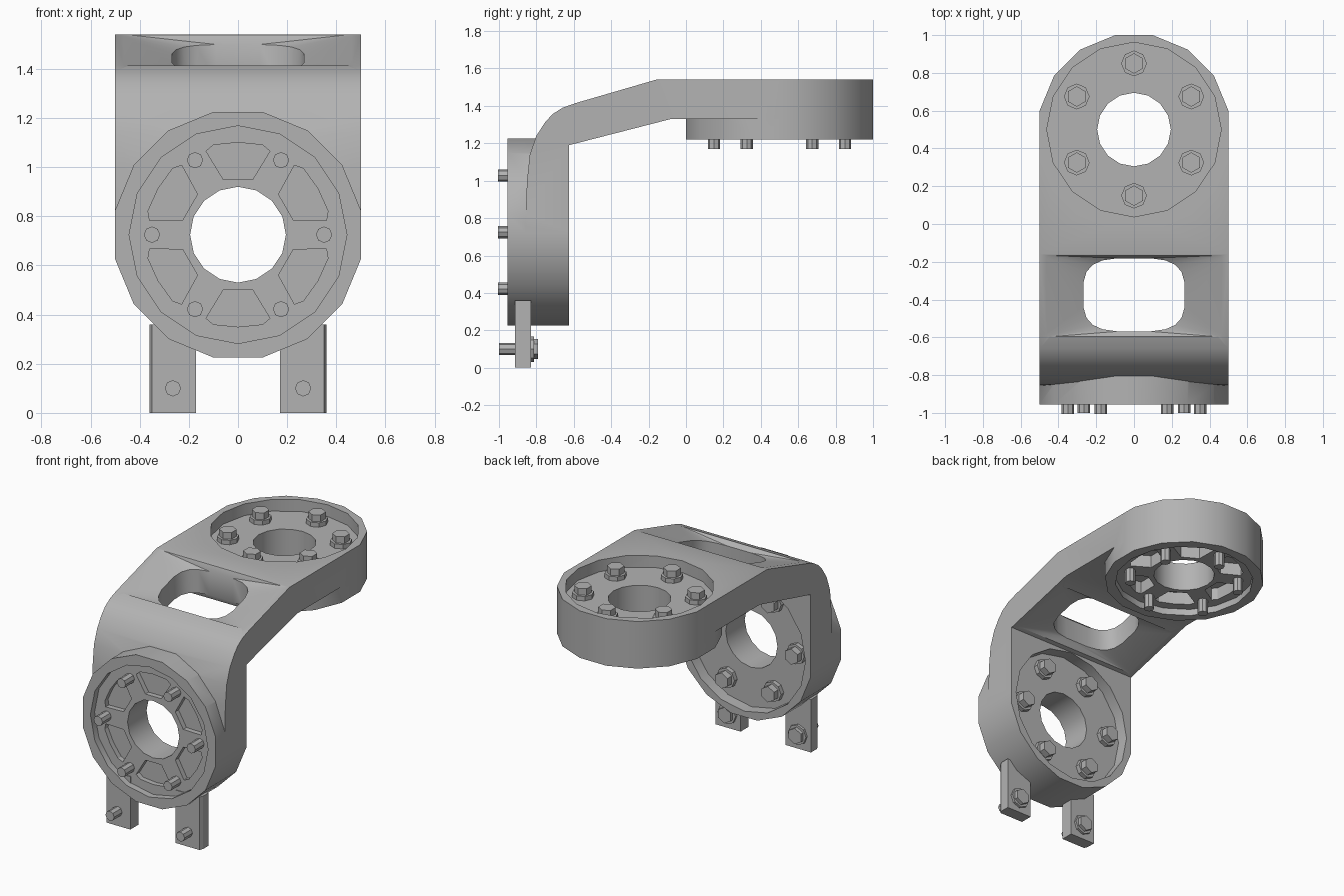
import bpy, bmesh
from math import pi, cos, sin, radians
from mathutils import Matrix, Vector

if "Cube" in bpy.data.objects:
    bpy.data.objects.remove(bpy.data.objects["Cube"])

grey = bpy.data.materials.new("plain_grey")
grey.use_nodes = True
grey.diffuse_color = (0.45, 0.45, 0.45, 1)
grey.node_tree.nodes["Principled BSDF"].inputs["Base Color"].default_value = (0.45, 0.45, 0.45, 1)


def finish(name, bm, m=Matrix()):
    bmesh.ops.recalc_face_normals(bm, faces=bm.faces)
    mesh = bpy.data.meshes.new(name)
    bm.to_mesh(mesh)
    bm.free()
    mesh.transform(m)
    mesh.materials.append(grey)
    ob = bpy.data.objects.new(name, mesh)
    bpy.context.collection.objects.link(ob)
    return ob


def prism(name, pts, z0, z1, m=Matrix()):
    bm = bmesh.new()
    low = [bm.verts.new((x, y, z0)) for x, y in pts]
    high = [bm.verts.new((x, y, z1)) for x, y in pts]
    bm.faces.new(low[::-1])
    bm.faces.new(high)
    for i in range(len(pts)):
        j = (i + 1) % len(pts)
        bm.faces.new((low[i], low[j], high[j], high[i]))
    return finish(name, bm, m)


def hull(name, pts):
    bm = bmesh.new()
    for p in pts:
        bm.verts.new(p)
    bmesh.ops.convex_hull(bm, input=bm.verts)
    return finish(name, bm)


def ngon(r, n, turn=0.0, cx=0.0, cy=0.0):
    return [(cx + r * cos(turn + 2 * pi * i / n), cy + r * sin(turn + 2 * pi * i / n)) for i in range(n)]


def spin(pts, a):
    return [(x * cos(a) - y * sin(a), x * sin(a) + y * cos(a)) for x, y in pts]


def boolean(target, tool, op):
    mod = target.modifiers.new("bool", 'BOOLEAN')
    mod.operation, mod.solver, mod.object = op, 'EXACT', tool
    bpy.context.view_layer.objects.active = target
    bpy.ops.object.modifier_apply(modifier=mod.name)
    bpy.data.objects.remove(tool)


def smooth(ob):
    bpy.ops.object.select_all(action='DESELECT')
    ob.select_set(True)
    bpy.context.view_layer.objects.active = ob
    bpy.ops.object.shade_smooth_by_angle(angle=radians(28))


# Bent bracket, profile in y and z swept along x
along_x = Matrix(((0, 0, 1, 0), (1, 0, 0, 0), (0, 1, 0, 0), (0, 0, 0, 1)))
profile = [(0.5, 1.54), (-0.16, 1.54), (-0.59, 1.415), (-0.66, 1.39), (-0.715, 1.355), (-0.755, 1.31),
           (-0.8, 1.24), (-0.835, 1.14), (-0.85, 1.0), (-0.86, 0.725), (-0.625, 0.725),
           (-0.625, 1.19), (-0.08, 1.33), (0.5, 1.33)]
body = prism("bracket_body", profile, -0.5, 0.5, along_x)

# Each joint: placement, thickness, bolt turn, pocket depth
joints = {
    "top": (Matrix.Translation((0, 0.5, 1.22)), 0.32, pi / 6, 0.13),
    "front": (Matrix.Translation((0, -0.955, 0.725)) @ Matrix.Rotation(-pi / 2, 4, 'X'), 0.33, 0.0, 0.08),
}
RIM, STEP, RECESS = 0.5 / cos(pi / 16), 0.045, 0.08
for label, (m, t, turn, deep) in joints.items():
    boolean(body, prism("disc", ngon(RIM, 16, pi / 16), 0, t, m), 'UNION')

pocket = [(0.225, -0.06), (0.34, -0.13), (0.365, -0.1), (0.375, 0), (0.365, 0.1), (0.34, 0.13), (0.225, 0.06)]
for label, (m, t, turn, deep) in joints.items():
    # Central bore, recess for the bolt heads and stepped outer face
    boolean(body, prism("bore", ngon(0.195, 16), -0.1, t + 0.1, m), 'DIFFERENCE')
    boolean(body, prism("recess", ngon(0.462, 16), t - RECESS, t + 0.3, m), 'DIFFERENCE')
    boolean(body, prism("step", ngon(0.443, 16), -0.05, STEP, m), 'DIFFERENCE')
    for k in range(6):
        # Trapezoid pockets between the spokes
        shape = spin(pocket, turn + pi / 6 + k * pi / 3)
        boolean(body, prism("pocket", shape, -0.05, deep, m), 'DIFFERENCE')

# Window through the sloped web with shallow fanned dents around it
def slope_top(y):
    return 1.54 + (y + 0.16) * 0.291


def slope_low(y):
    return 1.33 + (y + 0.08) * 0.257


def soft(v):
    return (abs(v) ** 0.6) * (1 if v > 0 else -1)


window = [(0.27 * soft(x), -0.375 + 0.195 * soft(y)) for x, y in ngon(1, 20, pi / 20)]
corners = [(x, y) for x in (-0.485, 0.485) for y in (-0.6, -0.165)]
for surface, sign in ((slope_top, 1), (slope_low, -1)):
    pts = [(x, y, surface(y) + 0.004 * sign) for x, y in corners]
    pts += [(x, y, surface(y) - 0.035 * sign) for x, y in window]
    boolean(body, hull("dent", pts), 'DIFFERENCE')
boolean(body, prism("window", window, 1, 1.7), 'DIFFERENCE')
smooth(body)


# Bolt: shank, flange and hexagonal head
def bolt(name, x, y, tip, seat, head, m):
    bm = bmesh.new()
    for r, n, z0, z1 in ((0.033, 8, tip, seat), (0.068, 8, seat - 0.01, seat + 0.4 * head),
                         (0.054, 6, seat + 0.3 * head, seat + head)):
        place = Matrix.Translation((x, y, (z0 + z1) / 2))
        bmesh.ops.create_cone(bm, cap_ends=True, segments=n, radius1=r, radius2=r, depth=z1 - z0, matrix=place)
    return finish(name, bm, m)


for label, (m, t, turn, deep) in joints.items():
    for k, (x, y) in enumerate(ngon(0.35, 6, turn)):
        bolt(f"{label}_bolt_{k + 1}", x, y, -0.05, t - RECESS, 0.075, m)

# Two mounting legs with their bolts
for side, s in (("left", 1), ("right", -1)):
    leg = [(s * 0.17, -0.915), (s * 0.35, -0.915), (s * 0.36, -0.89), (s * 0.36, -0.83), (s * 0.17, -0.83)]
    prism(f"{side}_leg", leg, 0, 0.36)
    turned = Matrix.Translation((s * 0.265, -0.83, 0.1)) @ Matrix.Rotation(-pi / 2, 4, 'X')
    bolt(f"{side}_leg_bolt", 0, 0, -0.17, 0, 0.04, turned)
